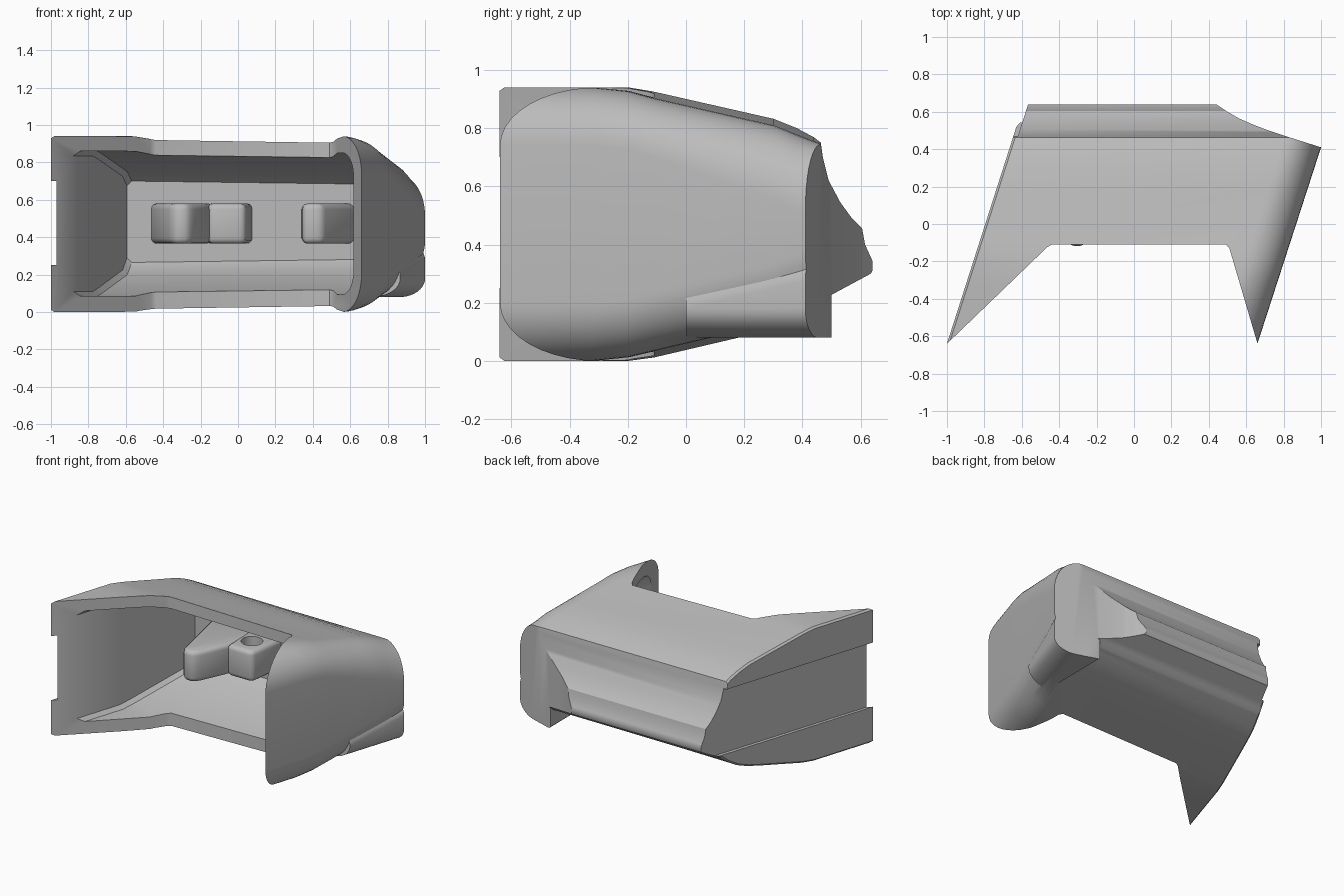
import bpy, bmesh, math

cube = bpy.data.objects.get("Cube")
if cube:
    bpy.data.objects.remove(cube)

grey = bpy.data.materials.new("plain grey")
grey.use_nodes = True
tone = (0.5, 0.5, 0.5, 1)
grey.diffuse_color = tone
grey.node_tree.nodes["Principled BSDF"].inputs["Base Color"].default_value = tone


def interp(pts, t):
    """Piecewise linear lookup."""
    for (a, va), (b, vb) in zip(pts, pts[1:]):
        if t <= b:
            return va + (vb - va) * max(0, (t - a) / (b - a))
    return pts[-1][1]


def loft(name, rings):
    bm = bmesh.new()
    loops = [[bm.verts.new(p) for p in ring] for ring in rings]
    n = len(loops[0])
    for a, b in zip(loops, loops[1:]):
        for i in range(n):
            j = (i + 1) % n
            bm.faces.new((a[i], a[j], b[j], b[i]))
    bm.faces.new(loops[0])
    bm.faces.new(loops[-1])
    bmesh.ops.recalc_face_normals(bm, faces=bm.faces[:])
    me = bpy.data.meshes.new(name)
    bm.to_mesh(me)
    bm.free()
    me.materials.append(grey)
    ob = bpy.data.objects.new(name, me)
    bpy.context.collection.objects.link(ob)
    return ob


def prism(name, plan, z0, z1):
    return loft(name, [[(x, y, z) for x, y in plan] for z in (z0, z1)])


def select(ob):
    bpy.ops.object.select_all(action="DESELECT")
    bpy.context.view_layer.objects.active = ob
    ob.select_set(True)


def apply_all(ob):
    select(ob)
    for m in list(ob.modifiers):
        bpy.ops.object.modifier_apply(modifier=m.name)


def combine(ob, other, operation="DIFFERENCE"):
    m = ob.modifiers.new("combine", "BOOLEAN")
    m.operation = operation
    m.solver = "EXACT"
    m.object = other
    apply_all(ob)
    bpy.data.objects.remove(other)


def smooth(ob):
    select(ob)
    bpy.ops.object.shade_smooth_by_angle(angle=math.radians(32))


def left_x(y):
    return -1 + 0.32 * (y + 0.64)


def right_x(y):
    return 0.66 + 0.324 * (y + 0.64)


def ring(y, x0, x1, zb, zt, rx, rb, rt, small, drop=0, steps=10):
    """Section across y: small corners on one end, wide rounding on the other."""
    pts = [(x0 + small, y, zt), (x0, y, zt - small),
           (x0, y, zb + small), (x0 + small, y, zb)]
    arc = [math.pi / 2 * i / steps for i in range(steps + 1)]
    pts += [(x1 - rx + rx * math.sin(a), y, zb + drop + rb - rb * math.cos(a)) for a in arc]
    pts += [(x1 - rx + rx * math.cos(a), y, zt - drop - rt + rt * math.sin(a)) for a in arc]
    return pts


# Narrowing of the section towards the rounded end
narrowing = [(-0.32, 0), (-0.11, 0.022), (0.42, 0.022), (0.47, 0)]

# Outer housing
top = [(-0.64, 0.94), (-0.32, 0.94), (-0.2, 0.94), (-0.11, 0.925), (0.3, 0.832),
       (0.38, 0.8), (0.44, 0.768), (0.463, 0.75), (0.47, 0.7), (0.49, 0.62),
       (0.53, 0.545), (0.57, 0.49), (0.605, 0.455), (0.615, 0.4), (0.64, 0.345)]
bottom = [(-0.64, 0), (-0.2, 0), (-0.11, 0.012), (0.18, 0.08), (0.3, 0.11),
          (0.38, 0.14), (0.46, 0.19), (0.505, 0.23), (0.635, 0.3), (0.64, 0.31)]
rings = []
for y in sorted({y for y, z in top + bottom}):
    zb, zt = interp(bottom, y), interp(top, y)
    h = zt - zb
    rt = min(interp([(-0.14, 0.2), (0.41, 0.27)], y), 0.4 * h)
    rings.append(ring(y, left_x(y), right_x(y), zb, zt, 0.21, min(0.2, 0.4 * h), rt,
                      min(0.012, 0.2 * h), interp(narrowing, y)))
housing = loft("housing", rings)

# Swelling low on the rounded end
rings = [ring(y, 0.7, right_x(y), 0.08, zt, 0.15, 0.1, 0.1, 0.01)
         for y, zt in ((0, 0.29), (0.25, 0.34), (0.5, 0.4))]
combine(housing, loft("swelling", rings), "UNION")

# Angled open front
combine(housing, prism("front_cutter", [(-1.06, -0.698), (-0.465, -0.125), (-0.44, -0.11),
    (0.49, -0.11), (0.51, -0.13), (0.69, -0.74), (-1.06, -0.8)], -0.2, 1.2))

# Hollow interior
in_top = [(-0.75, 0.86), (-0.2, 0.86), (-0.11, 0.842), (0.3, 0.75), (0.37, 0.7)]
in_bottom = [(-0.75, 0.085), (-0.2, 0.085), (-0.11, 0.103), (0.3, 0.2), (0.37, 0.265)]
rings = []
for y in sorted({y for y, z in in_top + in_bottom}):
    rings.append(ring(y, left_x(y) + 0.083, right_x(y) - 0.09, interp(in_bottom, y),
                      interp(in_top, y), 0.13, 0.13, 0.13, 0.025, 0.8 * interp(narrowing, y)))
combine(housing, loft("cavity_cutter", rings))

# Shallow channel along the slanted flat end
combine(housing, prism("channel_cutter", [(left_x(y) + d, y) for y, d in
    ((-0.8, -0.2), (-0.8, 0.02), (0.8, 0.025), (0.8, -0.2))], 0.25, 0.7))

# Curved relief behind the rounded end
combine(housing, prism("relief_cutter", [(0.42, 0.66), (0.44, 0.64), (0.5, 0.6), (0.56, 0.565),
    (0.64, 0.53), (0.72, 0.5), (0.8, 0.473), (1, 0.41), (1.2, 0.35), (1.2, 0.8),
    (0.42, 0.8)], -0.2, 1.2))
smooth(housing)


# Interior latch posts
def post(name, plan):
    ob = prism(name, plan, 0.365, 0.58)
    m = ob.modifiers.new("round", "BEVEL")
    m.width = 0.03
    m.segments = 3
    apply_all(ob)
    return ob


latch = post("latch_arm", [(-0.47, 0.4), (-0.37, -0.07), (-0.34, -0.118), (-0.27, -0.118),
                           (-0.235, -0.07), (-0.15, 0.12), (-0.13, 0.4)])
boss = post("latch_boss", [(-0.17, 0.4), (-0.16, 0.1), (0.04, 0.1), (0.08, 0.4)])
# Round seat through the boss
combine(boss, prism("seat_cutter", [(-0.06 + 0.07 * math.cos(a * math.pi / 12),
    0.24 + 0.07 * math.sin(a * math.pi / 12)) for a in range(24)], 0.5, 0.7))
catch = post("side_catch", [(0.34, 0.4), (0.345, 0.1), (0.45, 0.1), (0.64, 0.4)])
for part in (latch, boss, catch):
    smooth(part)
